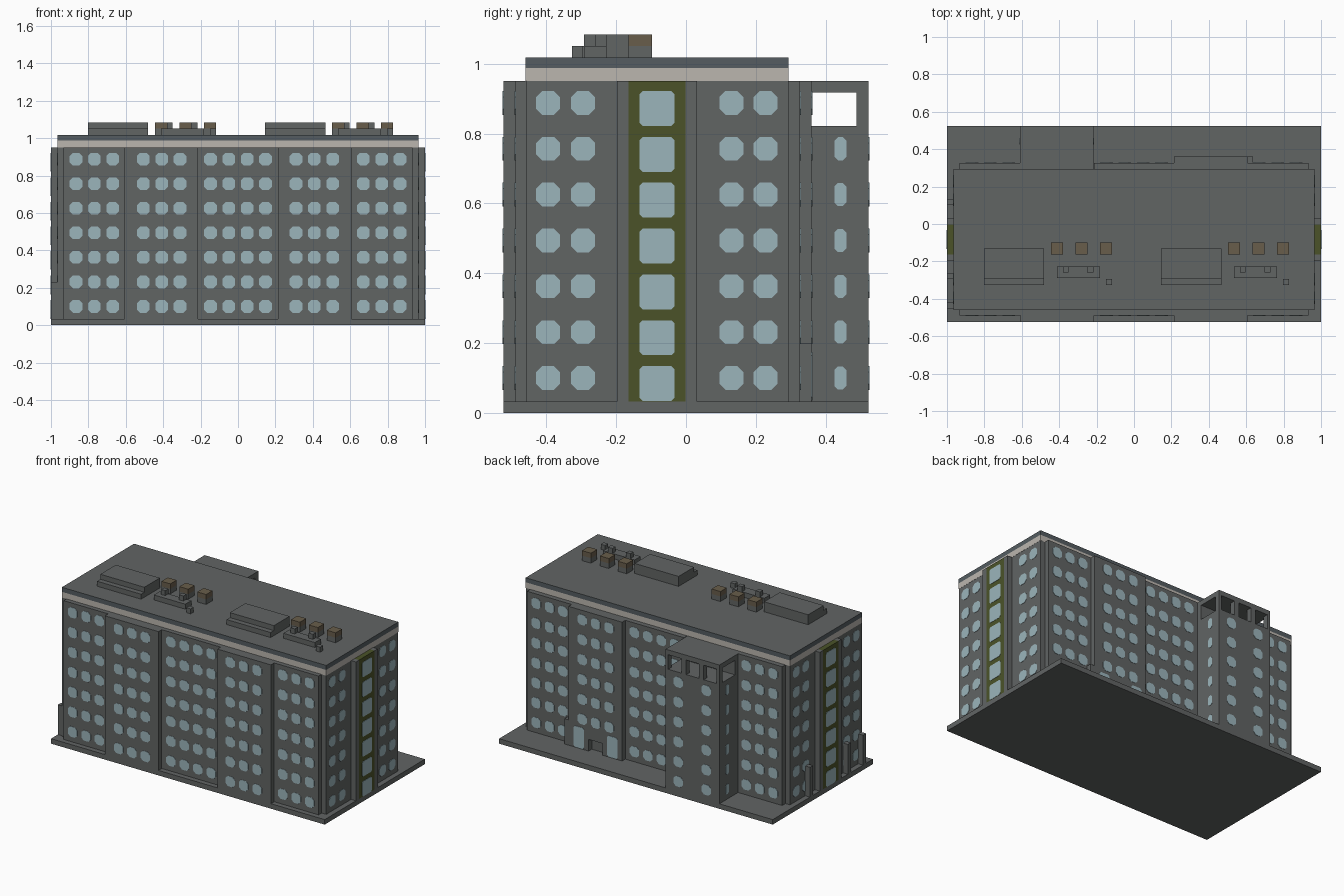
import bpy, bmesh
from mathutils import Vector

cube = bpy.data.objects.get("Cube")
if cube:
    bpy.data.objects.remove(cube, do_unlink=True)


def material(name, rgb):
    m = bpy.data.materials.new(name)
    m.use_nodes = True
    m.diffuse_color = (*rgb, 1)
    m.node_tree.nodes["Principled BSDF"].inputs["Base Color"].default_value = (*rgb, 1)
    return m


GREY = material("concrete grey", (0.12, 0.128, 0.127))
SLATE = material("slate", (0.09, 0.108, 0.12))
CREAM = material("pale band", (0.5, 0.47, 0.43))
OLIVE = material("olive", (0.07, 0.086, 0.022))
GLASS = material("window blue", (0.33, 0.46, 0.50))
BROWN = material("brown", (0.14, 0.11, 0.07))


def finish(name, bm, *mats):
    bmesh.ops.recalc_face_normals(bm, faces=bm.faces)
    mesh = bpy.data.meshes.new(name)
    bm.to_mesh(mesh)
    bm.free()
    for m in mats:
        mesh.materials.append(m)
    ob = bpy.data.objects.new(name, mesh)
    bpy.context.collection.objects.link(ob)
    return ob


def box(name, x, y, z, mat=GREY):
    """Box from (low, high) ranges."""
    bm = bmesh.new()
    bmesh.ops.create_cube(bm, size=1)
    for v in bm.verts:
        v.co = Vector([r[0] if c < 0 else r[1] for c, r in zip(v.co, (x, y, z))])
    return finish(name, bm, mat)


def panes(name, axis, plane, out, centres, w, h, cut):
    """Thin chamfered plates on a wall; centres are (along, height)."""
    bm = bmesh.new()
    a, b = w / 2, h / 2
    outline = [(a, b - cut), (a - cut, b), (cut - a, b), (-a, b - cut),
               (-a, cut - b), (cut - a, -b), (a - cut, -b), (a, cut - b)]
    for u, z in centres:
        rings = []
        for d in (plane - 0.002 * out, plane + 0.002 * out):
            rings.append([bm.verts.new((d, u + p, z + q) if axis == "x" else (u + p, d, z + q))
                          for p, q in outline])
        bm.faces.new(rings[0])
        bm.faces.new(rings[1])
        for i in range(8):
            j = (i + 1) % 8
            bm.faces.new((rings[0][i], rings[0][j], rings[1][j], rings[1][i]))
    return finish(name, bm, GLASS)


BASE, WALL, ROOF = 0.033, 0.95, 1.018
FRONT, BACK = -0.523, 0.523
ROWS = [0.10 + 0.1313 * i for i in range(7)]
UP = (BASE, WALL)


def grid(columns, rows=ROWS):
    return [(u, z) for u in columns for z in rows]


def small_panes(name, axis, plane, out, centres):
    panes(name, axis, plane, out, centres, 0.068, 0.068, 0.017)


# Ground slab, main core and roof
box("ground_slab", (-1, 1), (FRONT, BACK), (0, BASE))
box("core", (-0.965, 0.965), (-0.457, 0.293), UP)
box("roof_band", (-0.966, 0.966), (-0.459, 0.294), (WALL, 0.988), CREAM)
cap = box("roof_cap", (-0.966, 0.966), (-0.459, 0.294), (0.988, ROOF))
cap.data.materials.append(SLATE)
for face in cap.data.polygons:
    face.material_index = 1 if abs(face.normal.z) < 0.5 else 0

# Front and back bays: (range, window columns)
END = ((0.607, 0.932), (0.67, 0.768, 0.866))
SIDE = ((0.215, 0.607), (0.31, 0.408, 0.506))
MID = ((-0.215, 0.215), (-0.147, -0.049, 0.049, 0.147))


def mirrored(bay):
    (lo, hi), cols = bay
    return (-hi, -lo), [-c for c in cols]


for label, (span, cols), y in (
        ("left_end", END, -0.489), ("right_end", mirrored(END), -0.489),
        ("left_side", SIDE, FRONT), ("right_side", mirrored(SIDE), FRONT),
        ("middle", MID, -0.489)):
    box("front_bay_" + label, span, (y, -0.457), UP)
    small_panes("front_windows_" + label, "y", y, -1, grid(cols))
for label, (span, cols) in (("left_end", END), ("right_end", mirrored(END)), ("middle", MID)):
    box("back_bay_" + label, span, (0.293, 0.327), UP)
    small_panes("back_windows_" + label, "y", 0.327, 1, grid(cols))

# Back entrance bay with a recess between two doors
span, cols = SIDE
box("entrance_bay", span, (0.293, 0.327), UP)
box("entrance_wall_upper", span, (0.327, 0.36), (0.11, WALL))
box("entrance_wall_left", (0.46, span[1]), (0.327, 0.36), (BASE, 0.11))
box("entrance_wall_right", (span[0], 0.36), (0.327, 0.36), (BASE, 0.11))
small_panes("entrance_windows", "y", 0.36, 1, grid(cols, ROWS[1:]))
panes("entrance_doors", "y", 0.36, 1, grid((0.285, 0.53), (0.105,)), 0.075, 0.14, 0.01)
box("entrance_post", (0.607, 0.637), (0.327, 0.36), (BASE, 0.2))

# Back stair tower with an open top storey
TX = (-0.61, -0.217)
box("tower_neck", TX, (0.293, 0.358), UP)
box("tower_shaft", TX, (0.358, BACK), (BASE, 0.822))
box("tower_roof", TX, (0.358, BACK), (0.918, WALL))
for i, (lo, hi) in enumerate(((-0.61, -0.588), (-0.495, -0.462), (-0.368, -0.335), (-0.236, -0.217))):
    box(f"tower_pillar_{i + 1}", (lo, hi), (0.488, BACK), (0.822, 0.918))
small_panes("tower_back_windows", "y", BACK, 1, grid((-0.515, -0.31), ROWS[:6]))
for label, x, s in (("left", TX[1], 1), ("right", TX[0], -1)):
    panes("tower_windows_" + label, "x", x, s, grid((0.442,), ROWS[:6]), 0.034, 0.066, 0.01)

# End walls: olive stair strip and windows
for label, s in (("left", 1), ("right", -1)):
    def out(lo, hi):
        return tuple(sorted((s * lo, s * hi)))
    box("stair_strip_" + label, out(0.965, 1), (-0.164, -0.002), UP, OLIVE)
    box("strip_front_jamb_" + label, out(0.965, 1), (-0.197, -0.164), UP)
    box("strip_back_jamb_" + label, out(0.965, 1), (-0.002, 0.031), UP)
    panes("stair_windows_" + label, "x", s, s,
          grid((-0.083,), [z - 0.016 for z in ROWS]), 0.1, 0.1, 0.009)
    small_panes("end_windows_" + label, "x", s * 0.965, s, grid((-0.395, -0.295, 0.13, 0.228)))

# Low posts on the right end
for i, y in enumerate((0.118, -0.277, -0.436)):
    box(f"end_post_{i + 1}", (-1, -0.965), (y - 0.016, y + 0.016), (BASE, 0.23))

# Rooftop equipment, two identical groups
LOW, HIGH = 1.051, 1.084
for label, dx in (("right", 0), ("left", 0.947)):
    def unit(name, lo, hi, y, z, mat=GREY):
        box(f"{name}_{label}", (lo + dx, hi + dx), y, z, mat)
    unit("plant_room", -0.802, -0.48, (-0.292, -0.13), (ROOF, HIGH))
    unit("plant_ledge", -0.802, -0.48, (-0.326, -0.292), (ROOF, LOW))
    unit("vent_rack", -0.412, -0.182, (-0.29, -0.228), (ROOF, LOW))
    unit("rack_vent_a", -0.38, -0.35, (-0.26, -0.228), (LOW, HIGH))
    unit("rack_vent_b", -0.25, -0.217, (-0.26, -0.228), (LOW, HIGH))
    unit("small_vent", -0.15, -0.118, (-0.326, -0.295), (ROOF, LOW))
    for i in range(3):
        x = -0.445 + 0.131 * i
        unit(f"cooler_base_{i + 1}", x, x + 0.065, (-0.164, -0.098), (ROOF, LOW))
        unit(f"cooler_top_{i + 1}", x, x + 0.065, (-0.164, -0.098), (LOW, HIGH), BROWN)
